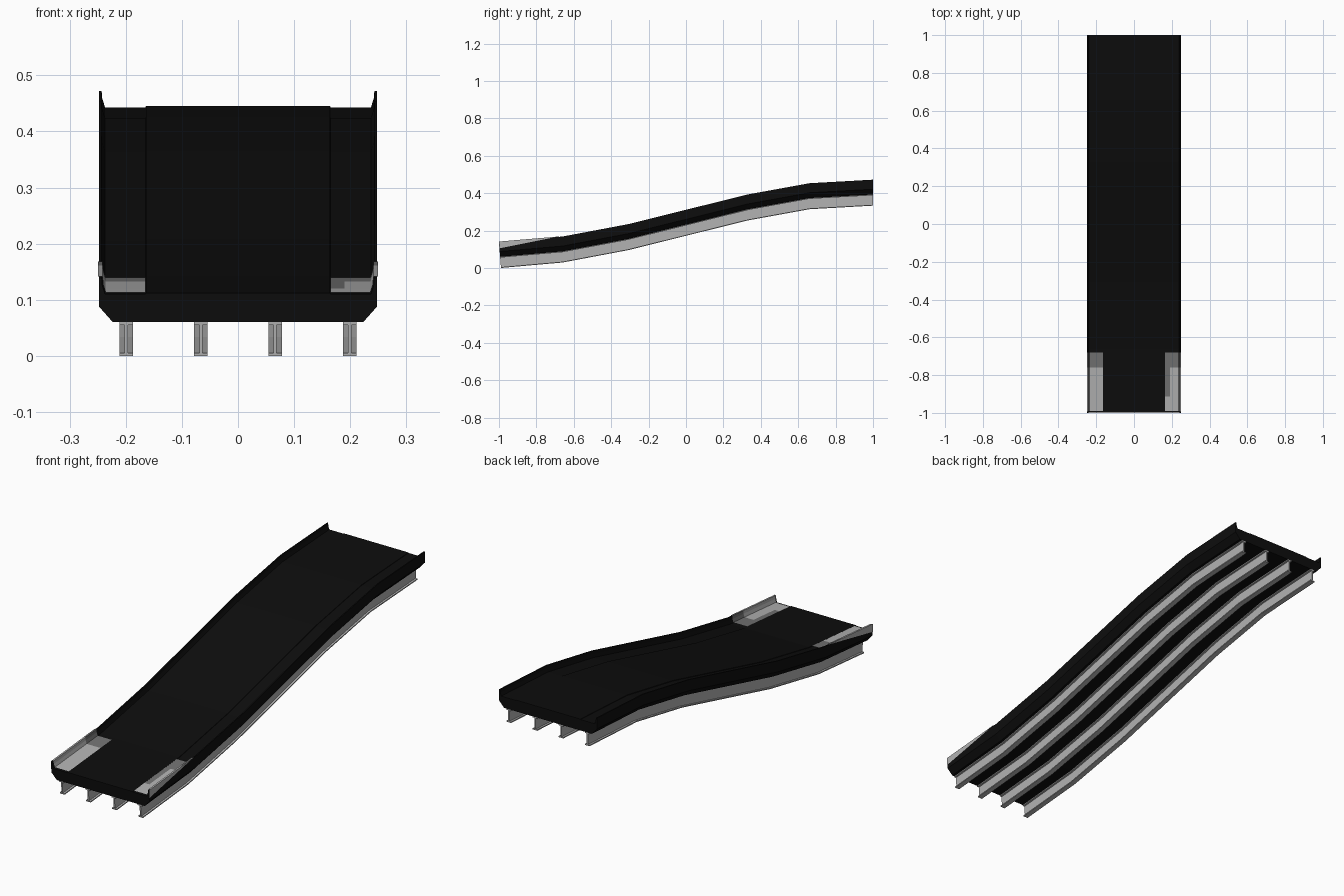
import bpy, bmesh

cube = bpy.data.objects.get("Cube")
if cube:
    bpy.data.objects.remove(cube, do_unlink=True)


def material(name, v):
    m = bpy.data.materials.new(name)
    m.use_nodes = True
    m.diffuse_color = (v, v, v, 1)
    m.node_tree.nodes["Principled BSDF"].inputs["Base Color"].default_value = (v, v, v, 1)
    return m


black = material("asphalt black", 0.004)
grey = material("concrete grey", 0.45)
dark = material("worn grey", 0.17)

# Ramp centreline: (y, height of the deck underside)
PATH = [(-0.994, 0.06), (-0.66, 0.089), (-0.31, 0.155), (0.0, 0.232),
        (0.33, 0.314), (0.66, 0.374), (1.0, 0.393)]
START_TILT = 0.08


def height(y):
    for (y0, z0), (y1, z1) in zip(PATH, PATH[1:]):
        if y <= y1:
            return z0 + (z1 - z0) * (y - y0) / (y1 - y0)
    return PATH[-1][1]


def place(x, y, h):
    tilt = START_TILT if y < -0.9 else 0
    return (x, y - tilt * h, height(y) + h)


def finish(bm, name, mats):
    mesh = bpy.data.meshes.new(name)
    bm.to_mesh(mesh)
    bm.free()
    for m in mats:
        mesh.materials.append(m)
    ob = bpy.data.objects.new(name, mesh)
    bpy.context.collection.objects.link(ob)
    return ob


def sweep(name, profile, stations, mats, closed=True, rule=None):
    """Carry a cross-section of (x, h) points along the ramp."""
    bm = bmesh.new()
    rings = [[bm.verts.new(place(x, y, h)) for x, h in profile] for y in stations]
    n = len(profile)
    for a, b in zip(rings, rings[1:]):
        for i in range(n if closed else n - 1):
            j = (i + 1) % n
            bm.faces.new((a[i], a[j], b[j], b[i]))
    if closed:
        bm.faces.new(rings[0])
        bm.faces.new(rings[-1])
    bmesh.ops.recalc_face_normals(bm, faces=bm.faces)
    if not closed and sum(f.normal.z for f in bm.faces) < 0:
        bmesh.ops.reverse_faces(bm, faces=bm.faces)
    if rule:
        for f in bm.faces:
            f.material_index = rule(f.calc_center_median())
    return finish(bm, name, mats)


stations = [y for y, z in PATH]

# Deck with chamfered underside, raised roadway and side parapets
half = [(0.223, 0), (0.248, 0.028), (0.248, 0.079), (0.243, 0.079), (0.242, 0.066),
        (0.237, 0.05), (0.165, 0.05), (0.164, 0.052)]
deck_profile = half + [(-x, h) for x, h in reversed(half)]
sweep("deck", deck_profile, stations, [black])

# Four I-beams under the deck
flange, web, thick, depth = 0.012, 0.003, 0.005, 0.06
right_half = [(flange, 0), (flange, -thick), (web, -thick), (web, thick - depth),
              (flange, thick - depth), (flange, -depth)]
beam_profile = right_half + [(-x, h) for x, h in reversed(right_half)]
for i, cx in enumerate((-0.199, -0.066, 0.066, 0.199)):
    sweep(f"beam_{i + 1}", [(cx + x, h) for x, h in beam_profile], stations, [grey])


# Worn colour toward the upper end and along the left inner edge
def worn(c):
    return int(c.y > -0.76 or (0.16 < c.x < 0.195 and c.y > -0.91))


# Concrete end linings on the footways and parapets
lining = [(0.165, 0.0525), (0.19, 0.0525), (0.236, 0.0525), (0.2405, 0.067),
          (0.2415, 0.081), (0.2495, 0.081)]
for side, s in (("left", 1), ("right", -1)):
    sweep(f"end_lining_{side}", [(s * x, h) for x, h in lining],
          [-0.985, -0.91, -0.76, -0.68], [grey, dark], closed=False, rule=worn)
    bm = bmesh.new()
    corners = [(-0.993, 0.045), (-0.75, 0.073), (-0.68, 0.081), (-0.993, 0.081)]
    face = bm.faces.new([bm.verts.new(place(s * 0.2495, y, h)) for y, h in corners])
    face.normal_update()
    if face.normal.x * s < 0:
        face.normal_flip()
    finish(bm, f"outer_lining_{side}", [grey])
